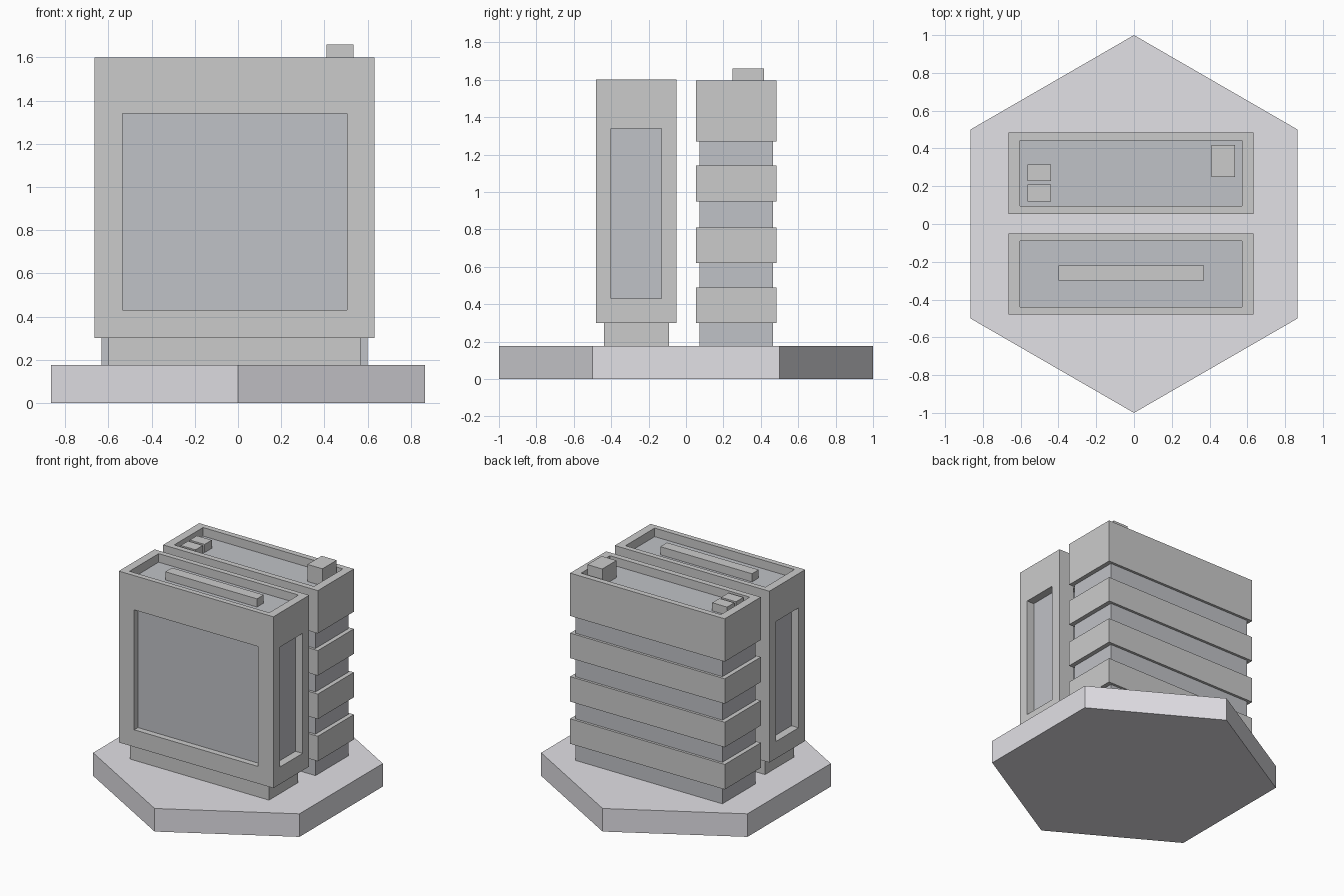
import bpy, bmesh, math
from mathutils import Vector

if "Cube" in bpy.data.objects:
    bpy.data.objects.remove(bpy.data.objects["Cube"])


def material(name, rgb):
    m = bpy.data.materials.new(name)
    m.diffuse_color = (*rgb, 1)
    m.use_nodes = True
    m.node_tree.nodes["Principled BSDF"].inputs["Base Color"].default_value = m.diffuse_color
    return m


SHELL = material("shell_grey", (0.55, 0.55, 0.545))
PANEL = material("panel_slate", (0.53, 0.54, 0.57))
STONE = material("base_pale", (0.76, 0.75, 0.79))
CX = -0.016  # shared x centre of both towers


def finish(name, bm, *mats):
    bmesh.ops.recalc_face_normals(bm, faces=bm.faces)
    me = bpy.data.meshes.new(name)
    bm.to_mesh(me)
    bm.free()
    for m in mats:
        me.materials.append(m)
    ob = bpy.data.objects.new(name, me)
    bpy.context.collection.objects.link(ob)
    return ob


def box(name, lo, hi, mat=SHELL):
    bm = bmesh.new()
    bmesh.ops.create_cube(bm, size=1)
    for v in bm.verts:
        v.co = [hi[i] if v.co[i] > 0 else lo[i] for i in range(3)]
    return finish(name, bm, mat)


def loft(rings, cy, slate):
    """Stack rectangles (half x, half y, z); rings listed in slate get the panel material."""
    bm = bmesh.new()
    loops = [[bm.verts.new((CX + sx * hx, cy + sy * hy, z))
              for sx, sy in ((-1, -1), (1, -1), (1, 1), (-1, 1))] for hx, hy, z in rings]
    bm.faces.new(loops[0][::-1])
    for i, (a, b) in enumerate(zip(loops, loops[1:])):
        for k in range(4):
            n = (k + 1) % 4
            f = bm.faces.new((a[k], a[n], b[n], b[k]))
            f.material_index = int(i in slate)
    bm.faces.new(loops[-1]).material_index = 1
    bm.normal_update()
    return bm


def recess(bm, face, lo, hi, depth):
    """Sink a rectangular panel with the given limits into a face."""
    normal = face.normal.copy()
    axis = max(range(3), key=lambda i: abs(normal[i]))
    mid = face.calc_center_median()
    bmesh.ops.inset_individual(bm, faces=[face], thickness=0.02)
    for v in face.verts:
        for i in range(3):
            if i != axis:
                v.co[i] = hi[i] if v.co[i] > mid[i] else lo[i]
    inner = bmesh.ops.extrude_discrete_faces(bm, faces=[face])["faces"][0]
    bmesh.ops.translate(bm, verts=inner.verts, vec=-normal * depth)
    inner.material_index = 1


# Hexagonal base
bm = bmesh.new()
ring = [bm.verts.new((math.sin(i * math.pi / 3), math.cos(i * math.pi / 3), 0)) for i in range(6)]
hexagon = bm.faces.new(ring)
top = bmesh.ops.extrude_face_region(bm, geom=[hexagon], use_keep_orig=True)["geom"]
bmesh.ops.translate(bm, verts=[g for g in top if isinstance(g, bmesh.types.BMVert)],
                    vec=Vector((0, 0, 0.175)))
finish("hex_base", bm, STONE)

# Front tower: neck, body and sunken roof, with a recessed panel on each side
FY = -0.265
bm = loft([(0.583, 0.173, 0.175), (0.583, 0.173, 0.30), (0.649, 0.215, 0.30),
           (0.649, 0.215, 1.60), (0.587, 0.175, 1.60), (0.587, 0.175, 1.535)], FY, ())
walls = [f for f in bm.faces if abs(f.normal.z) < 0.1
         and min(v.co.z for v in f.verts) > 0.29 and max(v.co.z for v in f.verts) > 1.5
         and min(v.co.z for v in f.verts) < 0.4]
for f in walls:
    recess(bm, f, (-0.535, -0.40, 0.43), (0.505, -0.13, 1.34),
           0.06 if abs(f.normal.x) > 0.5 else 0.045)
finish("front_tower", bm, SHELL, PANEL)
box("roof_bar", (-0.40, -0.30, 1.53), (0.37, -0.22, 1.597))

# Rear tower: wide floor bands around a narrower core, with a sunken roof
wide, core, roof = (0.649, 0.216), (0.616, 0.197), (0.587, 0.173)
rings = [(*core, 0.175)]
for z0, z1 in ((0.30, 0.49), (0.62, 0.81), (0.95, 1.14), (1.27, 1.595)):
    rings += [(*core, z0), (*wide, z0), (*wide, z1), (*core, z1)]
rings[-1:] = [(*roof, 1.595), (*roof, 1.53)]
finish("rear_tower", loft(rings, 0.269, (0, 4, 8, 12)), SHELL, PANEL)

# Roof units on the rear tower
box("roof_housing", (0.41, 0.248, 1.525), (0.535, 0.418, 1.66))
for i, (y0, y1) in enumerate(((0.12, 0.208), (0.228, 0.314))):
    box(f"roof_vent_{i + 1}", (-0.565, y0, 1.525), (-0.44, y1, 1.592))
